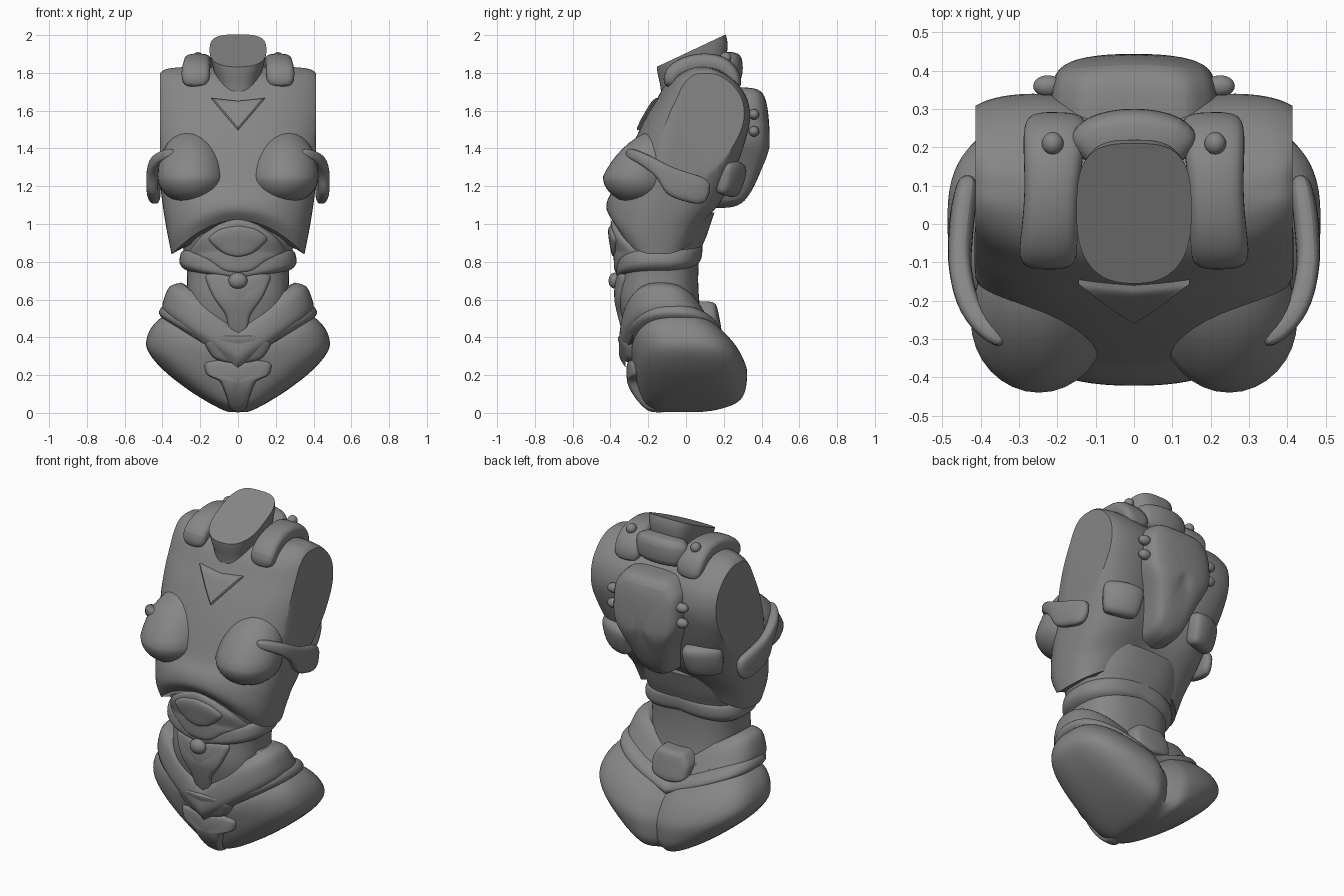
import bpy, bmesh, math
from mathutils import Vector
from mathutils.bvhtree import BVHTree

cube = bpy.data.objects.get("Cube")
if cube:
    bpy.data.objects.remove(cube)

grey = bpy.data.materials.new("matte_grey")
grey.use_nodes = True
grey.diffuse_color = (0.24, 0.24, 0.24, 1)
grey.node_tree.nodes["Principled BSDF"].inputs["Base Color"].default_value = grey.diffuse_color


def finish(name, bm, subsurf=0, angle=40):
    bmesh.ops.recalc_face_normals(bm, faces=bm.faces)
    mesh = bpy.data.meshes.new(name)
    bm.to_mesh(mesh)
    tree = BVHTree.FromBMesh(bm)
    bm.free()
    mesh.materials.append(grey)
    obj = bpy.data.objects.new(name, mesh)
    bpy.context.collection.objects.link(obj)
    bpy.ops.object.select_all(action='DESELECT')
    obj.select_set(True)
    bpy.context.view_layer.objects.active = obj
    bpy.ops.object.shade_smooth_by_angle(angle=math.radians(angle))
    if subsurf:
        mod = obj.modifiers.new("soften", 'SUBSURF')
        mod.levels = mod.render_levels = subsurf
    return tree


def bridge(bm, a, b):
    for i in range(len(a)):
        j = (i + 1) % len(a)
        bm.faces.new((a[i], a[j], b[j], b[i]))


def spline(rows, steps=4):
    """Smoothly interpolate rows of equal length."""
    rows = [Vector(r) for r in rows]
    out = []
    for i in range(len(rows) - 1):
        p, q = rows[i], rows[i + 1]
        m = (q - rows[max(i - 1, 0)]) / 2
        n = (rows[min(i + 2, len(rows) - 1)] - p) / 2
        for k in range(steps):
            t = k / steps
            out.append(p * (2*t**3 - 3*t**2 + 1) + m * (t**3 - 2*t**2 + t)
                       + q * (3*t**2 - 2*t**3) + n * (t**3 - t**2))
    return out + [rows[-1]]


def loft(name, rings, front=2.5, back=lambda z: 2.5, warp=None, cut=None, count=80):
    """Rings are (z, half width, front y, back y); front and back set the squareness."""
    bm = bmesh.new()
    prev = None
    for z, w, yf, yb in spline(rings):
        loop = []
        for i in range(count):
            a = 2 * math.pi * i / count
            c, s = math.cos(a), math.sin(a)
            n = back(z) if s > 0 else front
            x = w * math.copysign(abs(c) ** (2 / n), c)
            y = (yf + yb) / 2 + (yb - yf) / 2 * math.copysign(abs(s) ** (2 / n), s)
            loop.append(bm.verts.new(warp(x, y, z, w, s) if warp else (x, y, z)))
        if prev:
            bridge(bm, prev, loop)
        else:
            bm.faces.new(loop)
        prev = loop
    bm.faces.new(prev)
    if cut:
        for d in (1, -1):
            geom = bm.verts[:] + bm.edges[:] + bm.faces[:]
            bmesh.ops.bisect_plane(bm, geom=geom, plane_co=(d * cut, 0, 0), plane_no=(d, 0, 0), clear_outer=True)
            bmesh.ops.holes_fill(bm, edges=[e for e in bm.edges if e.is_boundary], sides=0)
    return finish(name, bm)


def vee(front, back, top=None):
    """Drop the rings to a point at the middle of the front and back."""
    def warp(x, y, z, w, s):
        drop = (back if s > 0 else front) * (1 - min(1, abs(x) / w))
        if top:
            drop *= z / top
            if s > 0:
                y -= 0.05 * math.exp(-(x / 0.05) ** 2)
        return (x, y, z - drop)
    return warp


def on_surface(tree):
    """Front depth of a surface at x, z."""
    def depth(x, z):
        hit = tree.ray_cast(Vector((x, -5, z)), Vector((0, 1, 0)))[0]
        return (hit or tree.find_nearest(Vector((x, -0.4, z)))[0]).y
    return depth


def slab(name, half, depth, side, thick, sub=2):
    """Raised plate following a surface; half is the +x outline, top to bottom."""
    ends = [p for p in half if p[0] > 0]
    full = half + [(-x, z) for x, z in reversed(ends)]
    pts = []
    for i, (x, z) in enumerate(full):
        u, v = full[(i + 1) % len(full)]
        pts += [(x, z), ((x + u) / 2, (z + v) / 2)]
    cz = sum(p[1] for p in pts) / len(pts)
    bm = bmesh.new()
    prev = None
    for scale, lift in ((1.03, -0.04), (1.03, thick * 0.6), (0.9, thick), (0.5, thick * 1.05)):
        loop = []
        for x, z in pts:
            x, z = x * scale, cz + (z - cz) * scale
            loop.append(bm.verts.new((x, depth(x, z) + side * lift, z)))
        if prev:
            bridge(bm, prev, loop)
        prev = loop
    mid = bm.verts.new((0, depth(0, cz) + side * thick * 1.05, cz))
    for i in range(len(prev)):
        bm.faces.new((prev[i], prev[(i + 1) % len(prev)], mid))
    finish(name, bm, sub)


def sweep(name, path, sizes, across, mirror):
    """Rounded flat bar along a path; sizes are (half width, half thickness)."""
    path = [Vector((p[0] * mirror, p[1], p[2])) for p in path]
    bm = bmesh.new()
    prev = None
    for i, p in enumerate(path):
        t = (path[min(i + 1, len(path) - 1)] - path[max(i - 1, 0)]).normalized()
        n = t.cross(Vector(across)).normalized()
        b = n.cross(t)
        w, h = sizes[i]
        loop = [bm.verts.new(p + b * w * u + n * h * v) for u, v in
                ((1, 0.6), (0.6, 1), (-0.6, 1), (-1, 0.6), (-1, -0.6), (-0.6, -1), (0.6, -1), (1, -0.6))]
        if prev:
            bridge(bm, prev, loop)
        else:
            bm.faces.new(loop)
        prev = loop
    bm.faces.new(prev)
    finish(name, bm, 2)


def ball(name, centre, radii, top=1.0, lean=0.0):
    """Ellipsoid whose upper half can be stretched and leaned back."""
    bm = bmesh.new()
    bmesh.ops.create_uvsphere(bm, u_segments=32, v_segments=20, radius=1)
    for v in bm.verts:
        z = v.co.z * radii[2] * (top if v.co.z > 0 else 1)
        v.co = Vector(centre) + Vector((v.co.x * radii[0], v.co.y * radii[1] + lean * max(0, z), z))
    finish(name, bm)


# Chest shell: flat shoulder openings, arched lower rim, shallow spine hollow
def chest_warp(x, y, z, w, s):
    arch = (0.12 if s > 0 else 0.18) * max(0, 1 - (x / 0.35) ** 2)
    if s > 0:
        y -= 0.04 * s * math.exp(-(x / 0.16) ** 2)
    return (x, y, z + arch * max(0, min(1, (1.2 - z) / 0.36)))


chest = loft("chest_shell", [
    (0.84, 0.352, -0.38, 0.08), (0.95, 0.374, -0.42, 0.13), (1.08, 0.396, -0.41, 0.2),
    (1.22, 0.415, -0.36, 0.25), (1.4, 0.45, -0.29, 0.31), (1.55, 0.47, -0.22, 0.345),
    (1.66, 0.47, -0.155, 0.33), (1.74, 0.45, -0.11, 0.28), (1.79, 0.42, -0.06, 0.22),
    (1.82, 0.38, 0.0, 0.16), (1.83, 0.3, 0.04, 0.12)],
    2.4, lambda z: 2.4 + 2.6 * max(0, min(1, (z - 1) / 0.5)), chest_warp, 0.413)

# Waist and hips
waist = loft("waist", [(1.06, 0.33, -0.37, 0.15), (0.94, 0.31, -0.365, 0.11), (0.85, 0.285, -0.35, 0.075),
                       (0.74, 0.27, -0.35, 0.065), (0.6, 0.27, -0.36, 0.07), (0.4, 0.27, -0.31, 0.1)])
loft("waist_rim", [(0.87, 0.27, -0.34, 0.06), (0.85, 0.3, -0.365, 0.085), (0.8, 0.31, -0.37, 0.085),
                   (0.77, 0.295, -0.365, 0.075), (0.75, 0.265, -0.34, 0.05)], warp=vee(0.05, -0.04))
loft("upper_hip_roll", [(0.69, 0.3, -0.325, 0.05), (0.67, 0.36, -0.345, 0.08), (0.61, 0.39, -0.355, 0.12),
                        (0.55, 0.4, -0.35, 0.15), (0.5, 0.37, -0.32, 0.14)], warp=vee(0.26, 0.17))
loft("hip_band", [(0.575, 0.37, -0.31, 0.14), (0.56, 0.405, -0.335, 0.18), (0.525, 0.418, -0.335, 0.2),
                  (0.49, 0.39, -0.3, 0.18)], warp=vee(0.23, 0.16))
loft("pelvis", [
    (0.53, 0.37, -0.27, 0.16), (0.48, 0.435, -0.29, 0.22), (0.42, 0.475, -0.29, 0.27),
    (0.35, 0.485, -0.28, 0.305), (0.28, 0.445, -0.27, 0.325), (0.2, 0.365, -0.255, 0.325),
    (0.12, 0.26, -0.235, 0.315), (0.06, 0.165, -0.21, 0.28), (0.02, 0.09, -0.16, 0.2),
    (0.005, 0.05, -0.12, 0.12)], 2.8, lambda z: 2.8, vee(0.2, 0.13, 0.52))

# Neck with sloping top
loft("neck", [(1.62, 0.1, -0.125, 0.16), (1.75, 0.115, -0.135, 0.2), (1.85, 0.14, -0.15, 0.22), (1.9, 0.15, -0.155, 0.21)],
     2.5, lambda z: 3.2, lambda x, y, z, w, s: (x, y, z + 0.47 * (y + 0.01) * max(0, (z - 1.62) / 0.28)))
sweep("neck_collar", [(-0.145, 0.18, 1.82), (-0.11, 0.22, 1.825), (0, 0.235, 1.83), (0.11, 0.22, 1.825), (0.145, 0.18, 1.82)],
      [(0.06, 0.05), (0.08, 0.07), (0.085, 0.075), (0.08, 0.07), (0.06, 0.05)], (0, 0, 1), 1)

# Front plates
front_chest, front_waist = on_surface(chest), on_surface(waist)
slab("chest_triangle", [(0, 1.65), (0.14, 1.665), (0.06, 1.57), (0, 1.5)], front_chest, -1, 0.02, 0)
slab("abdomen_plate", [(0, 1.03), (0.1, 1.0), (0.2, 0.93), (0.265, 0.84), (0.16, 0.81), (0.08, 0.75), (0, 0.74)],
     front_waist, -1, 0.032)
slab("abdomen_ridge", [(0, 0.995), (0.1, 0.975), (0.17, 0.92), (0.08, 0.84), (0, 0.82)], front_waist, -1, 0.045)
slab("waist_shield", [(0, 0.71), (0.1, 0.74), (0.18, 0.73), (0.13, 0.61), (0.06, 0.52), (0.045, 0.42), (0, 0.4)],
     front_waist, -1, 0.02)
ball("waist_button", (0, -0.375, 0.7), (0.05, 0.035, 0.043))
slab("belt_buckle", [(0, 0.405), (0.1, 0.41), (0.18, 0.375), (0.13, 0.29), (0.06, 0.265), (0, 0.265)],
     lambda x, z: -0.31 - 0.35 * (z - 0.33) + 0.7 * x * x, -1, 0.03)
slab("groin_guard", [(0, 0.265), (0.1, 0.28), (0.18, 0.265), (0.165, 0.2), (0.09, 0.17), (0.06, 0.09), (0.04, 0.02), (0, 0.005)],
     lambda x, z: -0.285 + 0.12 * max(0, (0.2 - z) / 0.2) ** 2 + 0.8 * x * x, -1, 0.03)

# Back plates and pack
slab("tail_plate", [(0, 0.585), (0.08, 0.59), (0.125, 0.52), (0.11, 0.43), (0, 0.41)],
     lambda x, z: 0.12 - 0.2 * (z - 0.5) - 0.8 * x * x, 1, 0.055)
slab("back_pack", [(0, 1.715), (0.14, 1.715), (0.21, 1.64), (0.215, 1.45), (0.14, 1.3), (0.085, 1.12), (0, 1.09)],
     lambda x, z: 0.325 - 0.45 * max(0, 1.38 - z) - 0.1 * max(0, z - 1.5) - 0.5 * x * x, 1, 0.115)

# Mirrored parts
for side, m in (("left", 1), ("right", -1)):
    ball(side + "_breast", (0.248 * m, -0.25, 1.25), (0.178, 0.19, 0.143), 1.75, 0.45)
    sweep(side + "_shoulder_pad",
          [(0.225, -0.09, 1.72), (0.225, -0.085, 1.79), (0.22, -0.02, 1.835), (0.215, 0.08, 1.86),
           (0.21, 0.19, 1.85), (0.205, 0.25, 1.79), (0.2, 0.27, 1.71)],
          [(0.065, 0.03), (0.078, 0.045), (0.075, 0.05), (0.07, 0.05), (0.08, 0.05), (0.085, 0.045), (0.075, 0.03)],
          (1, 0, 0), m)
    ball(side + "_shoulder_bolt", (0.212 * m, 0.21, 1.88), (0.028, 0.03, 0.03))
    sweep(side + "_side_strap",
          [(0.33, -0.31, 1.38), (0.395, -0.27, 1.365), (0.44, -0.2, 1.33), (0.455, -0.11, 1.27),
           (0.455, -0.075, 1.22), (0.45, 0.02, 1.19), (0.43, 0.13, 1.16)],
          [(0.025, 0.025), (0.028, 0.028), (0.035, 0.03), (0.045, 0.03), (0.08, 0.032), (0.078, 0.034), (0.072, 0.03)],
          (0, 0, 1), m)
    sweep(side + "_back_pod", [(0.18, 0.265, 1.23), (0.21, 0.262, 1.235), (0.28, 0.245, 1.24), (0.35, 0.2, 1.25), (0.375, 0.18, 1.25)],
          [(0.08, 0.035), (0.095, 0.055), (0.1, 0.06), (0.095, 0.055), (0.08, 0.035)], (0, 0.3, 1), m)
    for z in (1.49, 1.58):
        ball(side + "_pack_bolt", (0.225 * m, 0.36, z), (0.038, 0.028, 0.028))
